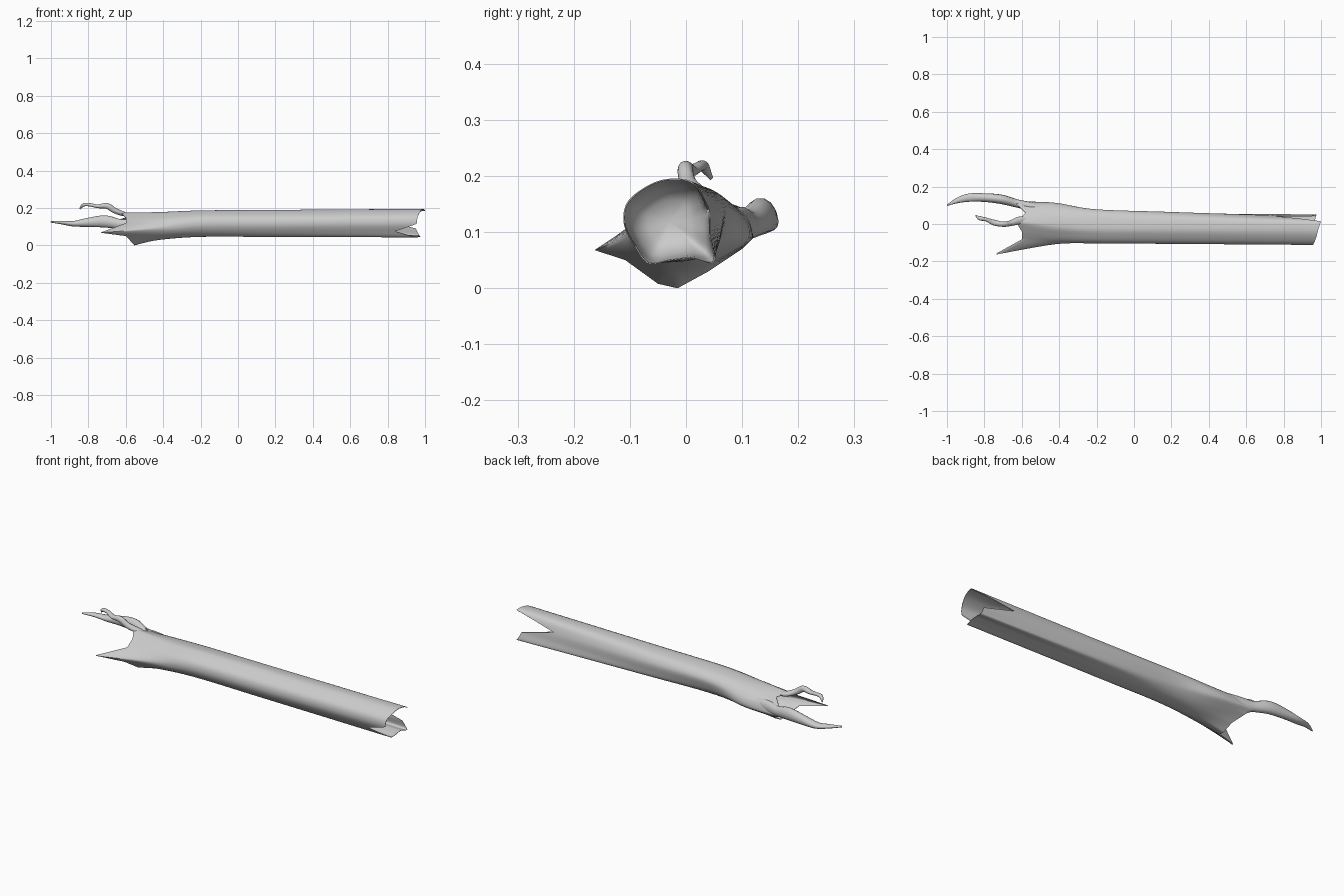
import bpy, bmesh, math
from mathutils import Vector

if "Cube" in bpy.data.objects:
    bpy.data.objects.remove(bpy.data.objects["Cube"])

SUB = 6      # columns between two profile points
STEP = 6     # rings between two stations


def spline(a, b, c, d, t):
    return 0.5 * (2 * b + (c - a) * t + (2 * a - 5 * b + 4 * c - d) * t * t
                  + (3 * b - 3 * c + d - a) * t ** 3)


def smooth_loop(points):
    p = [Vector(q) for q in points]
    n = len(p)
    return [spline(p[i - 1], p[i], p[(i + 1) % n], p[(i + 2) % n], k / SUB)
            for i in range(n) for k in range(SUB)]


def linear_loop(points):
    n = len(points)
    return [points[i].lerp(points[(i + 1) % n], k / SUB)
            for i in range(n) for k in range(SUB)]


def smooth_path(p, steps):
    n = len(p)
    out = [spline(p[max(i - 1, 0)], p[i], p[i + 1], p[min(i + 2, n - 1)], k / steps)
           for i in range(n - 1) for k in range(steps)]
    return out + [p[-1]]


def inset(p, k, centre):
    return Vector((p.x, centre[0] + (p.y - centre[0]) * k, centre[1] + (p.z - centre[1]) * k))


def loft(name, rings, cap_start, cap_end):
    bm = bmesh.new()
    vs = [[bm.verts.new(p) for p in r] for r in rings]
    n = len(rings[0])
    for a, b in zip(vs, vs[1:]):
        for j in range(n):
            bm.faces.new((a[j], a[(j + 1) % n], b[(j + 1) % n], b[j]))
    for ring, tip in ((vs[0], cap_start), (vs[-1], cap_end)):
        v = bm.verts.new(tip)
        for j in range(n):
            bm.faces.new((ring[j], ring[(j + 1) % n], v))
    bmesh.ops.recalc_face_normals(bm, faces=bm.faces)
    me = bpy.data.meshes.new(name)
    bm.to_mesh(me)
    bm.free()
    ob = bpy.data.objects.new(name, me)
    bpy.context.collection.objects.link(ob)
    bpy.ops.object.select_all(action='DESELECT')
    bpy.context.view_layer.objects.active = ob
    ob.select_set(True)
    bpy.ops.object.shade_smooth_by_angle(angle=math.radians(60))
    return ob


# Trunk profiles (y, z): broken end, middle, flared root end
right = smooth_loop([(-.03, .195), (-.07, .182), (-.105, .153), (-.111, .115), (-.092, .075),
                     (-.068, .044), (-.03, .049), (.01, .053), (.050, .046), (.043, .09),
                     (.034, .14), (.015, .187)])
middle = smooth_loop([(-.02, .187), (-.06, .174), (-.095, .147), (-.103, .11), (-.087, .075),
                      (-.055, .05), (-.015, .046), (.022, .052), (.052, .072), (.07, .1),
                      (.077, .145), (.045, .176)])
flare = smooth_loop([(-.01, .178), (-.055, .157), (-.09, .128), (-.108, .092), (-.088, .058),
                     (-.047, .034), (-.015, .03), (.03, .040), (.08, .064), (.112, .09),
                     (.102, .13), (.055, .167)])

# Ragged ends: splinter length of each profile point
ends = linear_loop([Vector((x, 0, 0)) for x in
                    (.985, .975, .96, .955, .84, .96, .965, .965, .975, .95, .76, 1.0)])
root_rim = linear_loop([Vector(p) for p in [
    (-.63, .01, .177), (-.60, -.04, .15), (-.60, -.085, .12), (-.735, -.163, .068),
    (-.60, -.108, .05), (-.56, -.05, .008), (-.555, -.015, 0), (-.56, .04, .03),
    (-.60, .10, .07), (-.64, .122, .092), (-.63, .11, .14), (-.58, .06, .158)]])

c_r, c_l = (-.03, .12), (0, .095)
columns = []
for r, m, f, e, g in zip(right, middle, flare, ends, root_rim):
    def at(x):
        q = r.lerp(m, (0.97 - x) / 1.17)
        return Vector((x, q.x, q.y))
    base = Vector((-.42, f.x, f.y))
    outer = smooth_path([at(e.x), at(.5), at(.15), at(-.2), base, g], STEP)
    # bowl-shaped hollow inside both ends
    start = [inset(at(.69), .5, c_r), inset(at(.71), .8, c_r),
             inset(at(.75 + .35 * (e.x - .75)), .92, c_r), inset(at(e.x), .97, c_r)]
    finish = [inset(g, .965, c_l), inset(g.lerp(base, .5), .9, c_l),
              inset(g.lerp(base, .85), .75, c_l)]
    columns.append(start + outer + finish)

loft("hollow_trunk", list(zip(*columns)), (.68, -.03, .12), (-.43, 0, .1))


# Roots: tapered sweeps with path (x, y, z) and half width, half height
def root(name, data, sides=14):
    pts = smooth_path([Vector(d) for d in data], 6)
    rings = []
    for i, p in enumerate(pts):
        t = (Vector(pts[min(i + 1, len(pts) - 1)][:3]) - Vector(pts[max(i - 1, 0)][:3])).normalized()
        side = t.cross(Vector((0, 0, 1))).normalized()
        up = side.cross(t)
        rings.append([Vector(p[:3]) + side * p[3] * math.cos(a) + up * p[4] * math.sin(a)
                      for a in (2 * math.pi * k / sides for k in range(sides))])
    return loft(name, rings, Vector(pts[0][:3]), Vector(pts[-1][:3]))


root("long_root", [(-.46, .085, .112, .018, .030), (-.56, .097, .114, .022, .032),
                   (-.63, .111, .114, .022, .027), (-.71, .132, .128, .025, .033),
                   (-.80, .141, .123, .023, .025), (-.88, .141, .116, .022, .015),
                   (-.94, .127, .122, .015, .010), (-1.0, .10, .126, .003, .004)])
root("curled_root", [(-.55, .025, .158, .008, .006), (-.61, .02, .168, .020, .012),
                     (-.66, .004, .187, .015, .015), (-.70, -.001, .211, .014, .016),
                     (-.75, .008, .209, .015, .010), (-.79, .024, .217, .010, .009),
                     (-.825, .031, .217, .011, .009), (-.845, .045, .196, .003, .004)])
